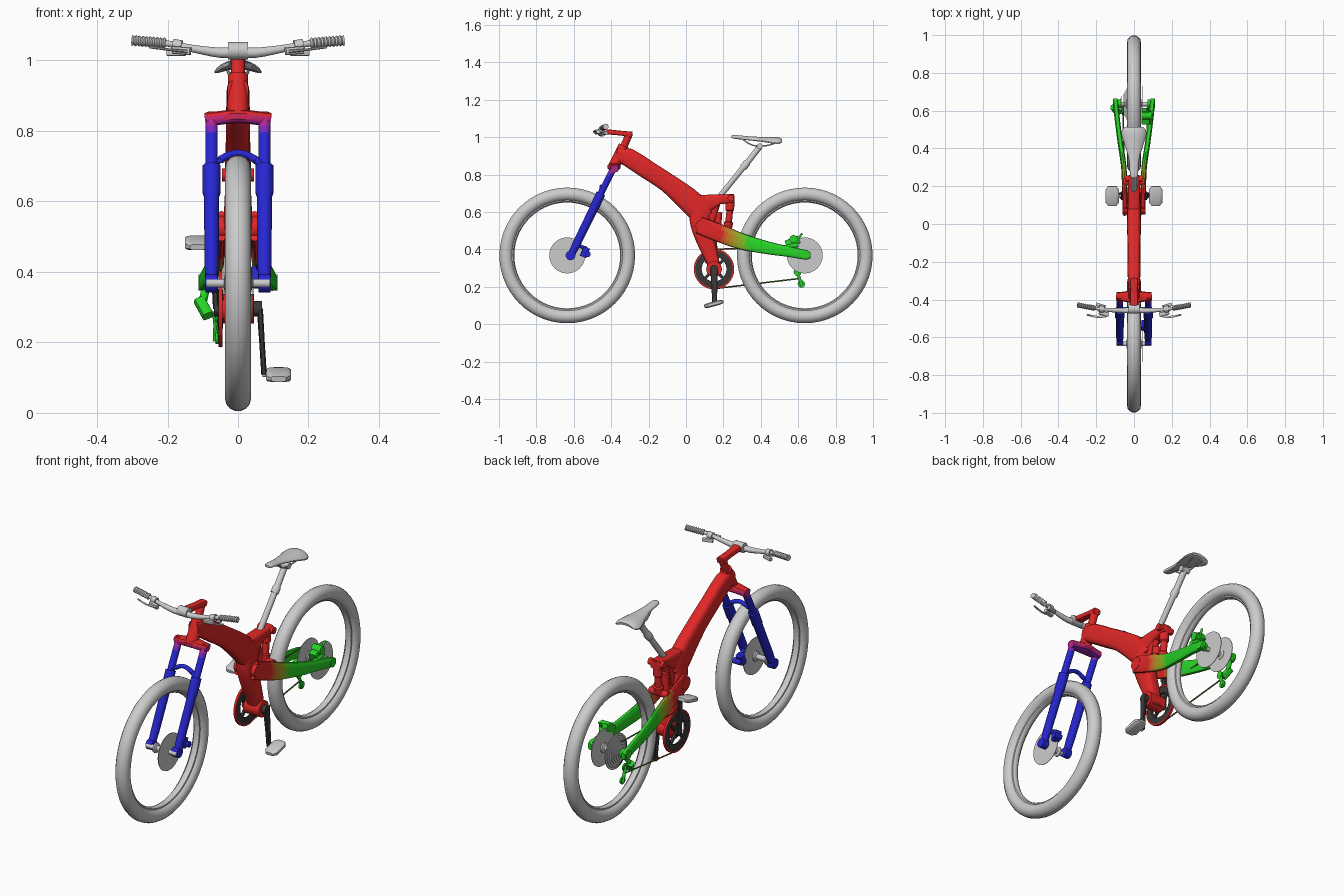
import bpy, bmesh, math
from mathutils import Vector

RED, BLUE, GREEN, DARK = (.75, .02, .02), (.02, .02, .65), (.02, .65, .02), (.04, .04, .04)
mats = {}


def mat(c):
    if c not in mats:
        mats[c] = bpy.data.materials.new("paint_%d" % len(mats))
        mats[c].diffuse_color = (*c, 1)
    return mats[c]


def grad(c0, c1, axis, lo, hi):
    """Colour blend along an axis, in a few steps."""
    def f(p):
        t = round(max(0, min(1, (p[axis] - lo) / (hi - lo))) * 8) / 8
        return tuple(round(a + (b - a) * t, 3) for a, b in zip(c0, c1))
    return f


def finish(name, bm, color):
    bmesh.ops.recalc_face_normals(bm, faces=bm.faces)
    me = bpy.data.meshes.new(name)
    if color:
        slots = []
        for f in bm.faces:
            c = color(f.calc_center_median()) if callable(color) else color
            if c not in slots:
                slots.append(c)
                me.materials.append(mat(c))
            f.material_index = slots.index(c)
    bm.to_mesh(me)
    bm.free()
    me.shade_smooth()
    me.set_sharp_from_angle(angle=math.radians(35))
    ob = bpy.data.objects.new(name, me)
    bpy.context.collection.objects.link(ob)
    return ob


def spline(pts, n):
    out = []
    for i in range(len(pts) - 1):
        p0, p1, p2, p3 = pts[max(i - 1, 0)], pts[i], pts[i + 1], pts[min(i + 2, len(pts) - 1)]
        for k in range(n):
            t = k / n
            out.append(tuple(.5 * (2 * b + (c - a) * t + (2 * a - 5 * b + 4 * c - d) * t * t
                                   + (3 * b - a - 3 * c + d) * t ** 3)
                             for a, b, c, d in zip(p0, p1, p2, p3)))
    return out + [pts[-1]]


def loft(name, pts, color=None, sides=12, sq=2, sub=1):
    """Rounded section swept through stations (x, y, z, half width, half height)."""
    pts = spline(pts, sub) if sub > 1 else pts
    bm, rings = bmesh.new(), []
    for i, (x, y, z, a, b) in enumerate(pts):
        t = (Vector(pts[min(i + 1, len(pts) - 1)][:3]) - Vector(pts[max(i - 1, 0)][:3])).normalized()
        ref = Vector((0, 1, 0)) if abs(t.x) > .7 else Vector((1, 0, 0))
        s = (ref - t * ref.dot(t)).normalized()
        u = t.cross(s)
        ring = []
        for k in range(sides):
            w = 2 * math.pi * (k + .5) / sides
            c, d = math.cos(w), math.sin(w)
            c, d = (math.copysign(abs(v) ** (2 / sq), v) for v in (c, d))
            ring.append(bm.verts.new(Vector((x, y, z)) + s * a * c + u * b * d))
        rings.append(ring)
    for r, q in zip(rings, rings[1:]):
        for k in range(sides):
            bm.faces.new((r[k], r[k - 1], q[k - 1], q[k]))
    bm.faces.new(rings[0])
    bm.faces.new(rings[-1])
    return finish(name, bm, color)


def rod(name, p, q, r, color=None, r2=None, sides=12, sub=1, sq=2):
    r2 = r if r2 is None else r2
    return loft(name, [(*p, r, r), (*q, r2, r2)], color, sides, sq, sub)


def lathe(name, c, prof, color=None, seg=32, closed=False):
    """Profile of (x, radius) points turned about an axle along x."""
    bm, rings = bmesh.new(), []
    for x, r in prof:
        rings.append([bm.verts.new((c[0] + x, c[1] + r * math.cos(2 * math.pi * k / seg),
                                    c[2] + r * math.sin(2 * math.pi * k / seg))) for k in range(seg)])
    for r, q in list(zip(rings, rings[1:])) + ([(rings[-1], rings[0])] if closed else []):
        for k in range(seg):
            bm.faces.new((r[k], r[k - 1], q[k - 1], q[k]))
    if not closed:
        bm.faces.new(rings[0])
        bm.faces.new(rings[-1])
    return finish(name, bm, color)


def disc(name, c, r, h, color=None, seg=32):
    return lathe(name, c, [(-h, r), (h, r)], color, seg)


# Wheels: tyre, rim, hub and brake disc
tyre = [(.037 * math.cos(a), .327 + .0365 * math.sin(a)) for a in (2 * math.pi * k / 14 for k in range(14))]
for tag, y in (("front", -.635), ("rear", .635)):
    c = (0, y, .368)
    lathe(tag + "_tyre", c, tyre, seg=56, closed=True)
    lathe(tag + "_rim", c, [(-.018, .302), (.018, .302), (.016, .289), (.006, .283), (-.006, .283), (-.016, .289)],
          seg=56, closed=True)
    lathe(tag + "_hub", c, [(-.09, .012), (-.04, .012), (-.038, .026), (-.03, .026), (-.025, .014),
                            (.025, .014), (.03, .026), (.038, .026), (.04, .012), (.09, .012)], seg=20)
    disc(tag + "_brake_disc", (.043, y, .368), .096, .0015, seg=40)
for i in range(7):
    disc("sprocket_%d" % i, (-.034 - .006 * i, .635, .368), .092 - .01 * i, .0015)

# Fork: stanchions, lower legs, crown and arch
blend = grad(BLUE, RED, 2, .795, .845)
for s, side in ((-1, "drive"), (1, "brake")):
    x = s * .075
    rod(side + "_stanchion", (x, -.46, .69), (x, -.38, .848), .018, blend, sub=10)
    loft(side + "_fork_leg", [(x, -.455, .70, .026, .026), (x, -.49, .625, .026, .026), (x, -.495, .615, .022, .024),
                              (x, -.585, .43, .021, .023), (x, -.612, .375, .018, .02)], BLUE)
    disc(side + "_fork_dropout", (x, -.617, .368), .026, .017, BLUE, 16)
loft("fork_crown", [(-.092, -.382, .832, .022, .02), (-.06, -.384, .836, .026, .02), (0, -.385, .842, .035, .02),
                    (.06, -.384, .836, .026, .02), (.092, -.382, .832, .022, .02)],
     grad(BLUE, RED, 2, .805, .845), sq=3, sub=3)
loft("fork_arch", [(-.08, -.475, .66, .012, .012), (-.062, -.455, .708, .012, .012), (0, -.45, .738, .012, .010),
                   (.062, -.455, .708, .012, .012), (.08, -.475, .66, .012, .012)], BLUE, sub=4)
rod("front_caliper", (.055, -.55, .36), (.055, -.53, .41), .018, BLUE, sq=5)
rod("front_caliper_mount", (.062, -.575, .42), (.058, -.53, .405), .009, BLUE)
rod("front_caliper_piston", (.04, -.525, .375), (.085, -.525, .375), .016, BLUE)

# Main frame
loft("main_tube", [(0, -.372, .908, .03, .036), (0, -.31, .893, .033, .05), (0, -.2, .822, .034, .051),
                   (0, -.1, .757, .035, .052), (0, 0, .677, .037, .063), (0, .07, .61, .038, .066),
                   (0, .10, .57, .034, .05)], RED, 16, 3.5, 2)
rod("head_tube", (0, -.385, .845), (0, -.332, .955), .031, RED, .029, 16)
loft("seat_mast", [(0, .075, .68, .034, .04), (0, .072, .57, .04, .055), (0, .10, .46, .038, .05),
                   (0, .142, .34, .036, .036), (0, .158, .26, .034, .028)], RED, 16, 3.5, 3)
loft("seat_shelf", [(0, .05, .625, .034, .07), (0, .13, .652, .033, .043), (0, .18, .668, .032, .027),
                    (0, .257, .673, .03, .023)], RED, 16, 4)
loft("seat_gusset", [(0, .11, .50, .02, .025), (0, .135, .58, .022, .03), (0, .15, .65, .024, .035)], RED, sq=3)
disc("bottom_bracket", (0, .15, .295), .042, .046, RED, 24)
disc("main_pivot", (0, .085, .525), .034, .062, RED, 24)

# Rear shock and link
loft("rear_shock", [(0, .236, .69, .024, .024), (0, .234, .61, .024, .024), (0, .234, .605, .018, .018),
                    (0, .228, .55, .018, .018), (0, .228, .545, .025, .025), (0, .225, .515, .022, .022)], RED, 16)
rod("shock_reservoir", (0, .175, .60), (0, .168, .51), .02, RED)
disc("shock_link", (0, .222, .512), .018, .055, RED, 16)
disc("shock_top_bolt", (0, .24, .675), .018, .045, RED, 16)

# Swingarm, fading red to green
fade = grad(RED, GREEN, 1, .18, .34)
for s in (-1, 1):
    loft("swingarm_%s" % ("drive" if s < 0 else "brake"),
         [(s * .047, .07, .53, .013, .046), (s * .05, .18, .487, .014, .048), (s * .054, .3, .442, .014, .043),
          (s * .074, .44, .408, .014, .034), (s * .088, .55, .388, .014, .028), (s * .097, .64, .371, .014, .025),
          (s * .098, .665, .369, .011, .016)], fade, 14, 3, 6)
    disc("rear_dropout_%s" % ("drive" if s < 0 else "brake"), (s * .092, .637, .37), .022, .02, GREEN, 16)
rod("rear_caliper", (.062, .535, .425), (.062, .605, .455), .022, GREEN, sq=5)
rod("rear_caliper_mount", (.08, .50, .405), (.078, .60, .425), .013, GREEN)
rod("rear_caliper_piston", (.04, .575, .455), (.092, .575, .455), .022, GREEN)
rod("rear_caliper_hose", (.07, .595, .45), (.075, .62, .485), .006, GREEN)

# Derailleur and chain
rod("derailleur_hanger", (-.09, .64, .36), (-.1, .615, .315), .012, GREEN)
rod("derailleur_body", (-.11, .62, .32), (-.085, .59, .275), .016, GREEN, sq=4)
loft("derailleur_cage", [(-.064, .592, .285, .01, .012), (-.062, .605, .25, .008, .008),
                         (-.062, .62, .205, .01, .010)], GREEN)
disc("upper_jockey_wheel", (-.06, .597, .277), .02, .004, GREEN, 12)
disc("lower_jockey_wheel", (-.06, .617, .215), .02, .004, GREEN, 12)
link_fade = grad((.3, .03, .02), (.05, .3, .03), 1, .15, .6)
loft("lower_chain", [(-.05, .15, .19, .004, .004), (-.058, .61, .245, .004, .004)], link_fade, 6, sub=10)
loft("upper_chain", [(-.05, .15, .40, .004, .004), (-.058, .625, .42, .004, .004)], link_fade, 6, sub=10)

# Chainring, cranks and pedals
C = (-.05, .15, .295)
lathe("chainring", C, [(-.005, .066), (-.005, .102), (.005, .102), (.005, .066)], DARK, 40, True)
lathe("chain_guard", C, [(-.006, .1), (-.006, .108), (.006, .108), (.006, .1)], RED, 40, True)
for k in range(4):
    a = math.pi * (k + .5) / 2
    rod("spider_arm_%d" % k, C, (C[0], C[1] + .075 * math.cos(a), C[2] + .075 * math.sin(a)), .01, DARK, .007, sq=4)
disc("crank_axle", (0, .15, .295), .022, .068, DARK, 20)
for s, z, name in ((1, .108, "brake"), (-1, .482, "drive")):
    loft(name + "_crank", [(s * .062, .15, .295, .009, .021), (s * .068, .152, (z + .295) / 2, .008, .016),
                           (s * .074, .153, z, .008, .013)], DARK, sq=4)
    rod(name + "_pedal_axle", (s * .07, .148, z), (s * .145, .148, z), .007)
    loft(name + "_pedal", [(s * .115, .097, z - .012, .022, .008), (s * .115, .115, z - .008, .036, .013),
                           (s * .115, .18, z + .009, .036, .013), (s * .115, .2, z + .014, .022, .008)], sq=4)

# Stem and handlebar
rod("steerer", (0, -.332, .95), (0, -.302, 1.022), .02, RED, .02, 16)
loft("stem", [(0, -.288, 1.014, .022, .016), (0, -.35, 1.022, .02, .013), (0, -.435, 1.03, .024, .014)], RED, sq=4)
rod("bar_clamp", (-.028, -.45, 1.028), (.028, -.45, 1.028), .025, sides=16)
for s, side in ((-1, "drive"), (1, "brake")):
    loft(side + "_handlebar", [(0, -.455, 1.026, .016, .016), (s * .05, -.458, 1.022, .015, .015),
                               (s * .13, -.455, 1.034, .011, .011), (s * .2, -.447, 1.048, .009, .009),
                               (s * .3, -.43, 1.054, .009, .009)], sub=3)
    loft(side + "_grip", [(s * (.205 + .005 * i), -.446 + .0009 * i, 1.049 + .0004 * i, r, r)
                          for i in range(20) for r in ((.012, .016)[i % 2],)], sides=10)
    rod(side + "_lever_clamp", (s * .16, -.452, 1.04), (s * .185, -.449, 1.044), .018)
    rod(side + "_lever_body", (s * .185, -.468, 1.03), (s * .135, -.48, 1.026), .011, sq=4)
    loft(side + "_brake_lever", [(s * .145, -.485, 1.026, .008, .005), (s * .19, -.492, 1.03, .006, .004),
                                 (s * .25, -.48, 1.038, .005, .004)], sub=3, sides=8)
    rod(side + "_shifter", (s * .15, -.44, 1.022), (s * .2, -.425, 1.022), .009, sq=4)

# Seat post and saddle
rod("seat_post", (0, .17, .67), (0, .31, .843), .015, sides=16)
loft("seat_post_upper", [(0, .305, .837, .02, .02), (0, .325, .861, .02, .02), (0, .33, .867, .016, .016),
                         (0, .395, .95, .016, .016)], sides=16)
rod("saddle_clamp", (-.025, .395, .952), (.025, .395, .952), .016)
for s in (-1, 1):
    loft("saddle_rail_%s" % ("left" if s > 0 else "right"),
         [(s * .01, .30, .992, .004, .004), (s * .02, .355, .957, .004, .004),
          (s * .022, .43, .955, .004, .004), (s * .03, .485, .972, .004, .004)], sides=8, sub=3)
saddle = loft("saddle", [(0, .243, 1.003, .012, .006), (0, .26, 1.002, .021, .010), (0, .34, .994, .027, .011),
                         (0, .41, .99, .047, .012), (0, .47, .99, .066, .013), (0, .5, .987, .062, .012),
                         (0, .512, .985, .05, .006)], sides=20, sq=2.5, sub=3)
for v in saddle.data.vertices:
    v.co.z -= 5 * v.co.x ** 2
